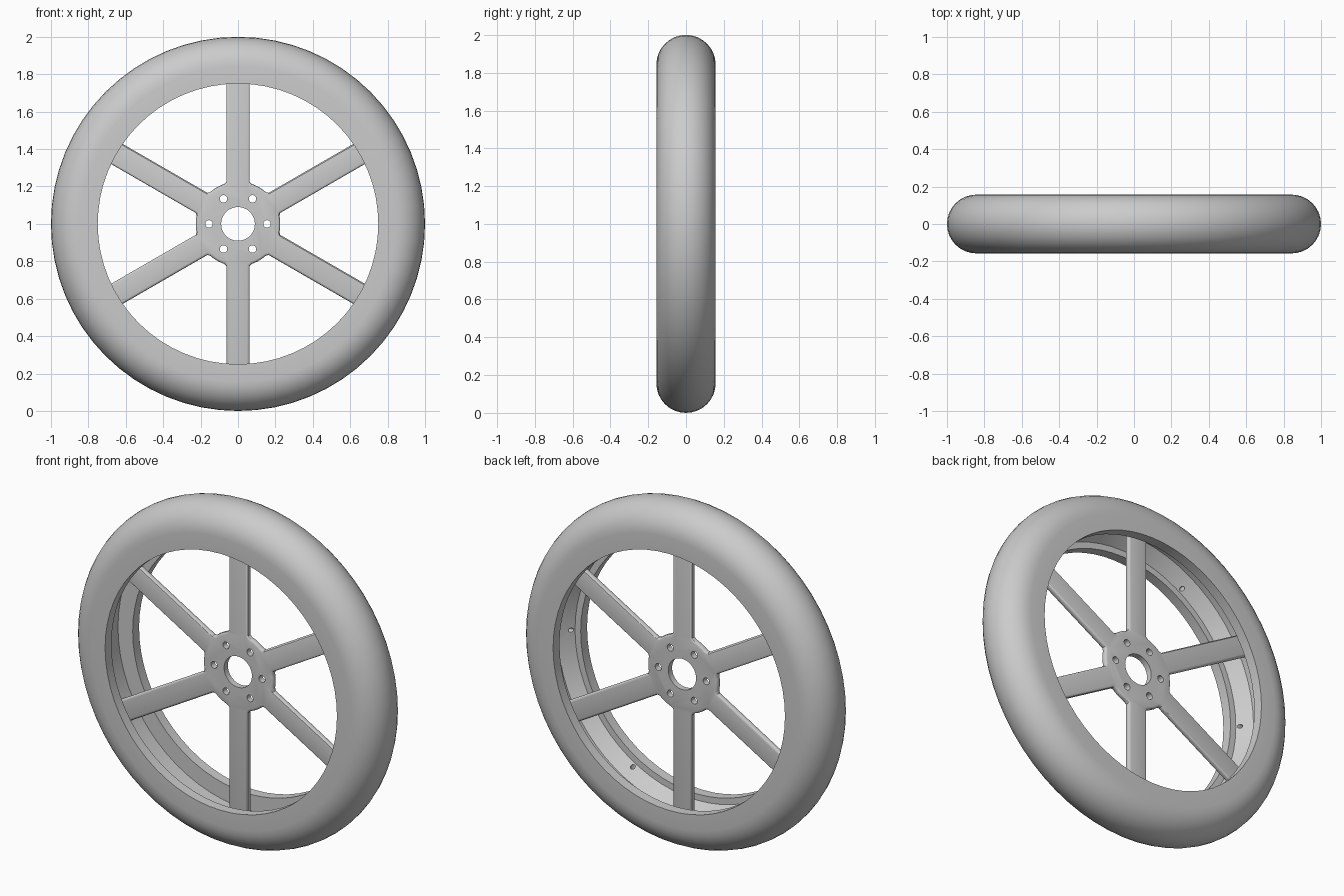
import bpy, bmesh
from math import pi, sin, cos, radians
from mathutils import Matrix, Vector

cube = bpy.data.objects.get("Cube")
if cube:
    bpy.data.objects.remove(cube)

grey = bpy.data.materials.new("plain_grey")
grey.use_nodes = True
grey.diffuse_color = (0.6, 0.6, 0.6, 1)
grey.node_tree.nodes["Principled BSDF"].inputs["Base Color"].default_value = grey.diffuse_color

CENTRE = Matrix.Translation((0, 0, 1))
SEGMENTS = 64


def make(name, bm):
    bmesh.ops.recalc_face_normals(bm, faces=bm.faces[:])
    bm.transform(CENTRE)
    mesh = bpy.data.meshes.new(name)
    bm.to_mesh(mesh)
    bm.free()
    mesh.materials.append(grey)
    obj = bpy.data.objects.new(name, mesh)
    bpy.context.collection.objects.link(obj)
    return obj


def lathe(name, profile):
    """Turn a closed (radius, y) profile around the axle."""
    bm = bmesh.new()
    rings = []
    for i in range(SEGMENTS):
        a = 2 * pi * i / SEGMENTS
        rings.append([bm.verts.new((r * cos(a), y, r * sin(a))) for r, y in profile])
    n = len(profile)
    for i in range(SEGMENTS):
        p, q = rings[i], rings[(i + 1) % SEGMENTS]
        for j in range(n):
            k = (j + 1) % n
            bm.faces.new((p[j], p[k], q[k], q[j]))
    return make(name, bm)


def cylinder(bm, radius, depth, position, axis, sides):
    turn = Vector(axis).to_track_quat('Z', 'Y').to_matrix().to_4x4()
    bmesh.ops.create_cone(bm, cap_ends=True, segments=sides, radius1=radius,
                          radius2=radius, depth=depth,
                          matrix=Matrix.Translation(position) @ turn)


def finish(obj, cutter=None):
    """Cut the holes, then shade smooth with sharp edges kept."""
    bpy.ops.object.select_all(action='DESELECT')
    obj.select_set(True)
    bpy.context.view_layer.objects.active = obj
    if cutter:
        mod = obj.modifiers.new("holes", 'BOOLEAN')
        mod.operation = 'DIFFERENCE'
        mod.solver = 'EXACT'
        mod.object = cutter
        bpy.ops.object.modifier_apply(modifier=mod.name)
        bpy.data.objects.remove(cutter)
    bpy.ops.object.shade_smooth_by_angle(angle=radians(30))


# Tyre: flat side walls, a half-round tread and two inward lips
HALF = 0.157
tread = [(1 - HALF + HALF * sin(pi * i / 16), HALF * cos(pi * i / 16)) for i in range(17)]
lip = [(0.75, HALF), (0.75, 0.098), (0.86, 0.098)]
tyre = lathe("tyre", tread + [(r, -y) for r, y in lip] + lip[::-1])
finish(tyre)

# Rim: level floor behind the spokes, sloping ledge with screw holes in front
rim = lathe("rim", [(0.845, 0.11), (0.845, -0.022), (0.782, -0.104), (0.87, -0.104), (0.87, 0.11)])
bm = bmesh.new()
for k in range(6):
    d = Vector((cos(k * pi / 3), 0, sin(k * pi / 3)))
    cylinder(bm, 0.012, 0.06, d * 0.8 + Vector((0, -0.08, 0)), d, 16)
finish(rim, make("rim_hole_cutter", bm))

# Hub and spokes: one outline, extruded and rounded along its border
THICK = 0.035
WIDE = 0.062
bm = bmesh.new()
outline = []
for k in range(6):
    a = pi / 6 + k * pi / 3
    along, across = Vector((cos(a), 0, sin(a))), Vector((-sin(a), 0, cos(a)))
    for u, v in ((0.225, -WIDE), (0.858, -WIDE), (0.858, WIDE), (0.225, WIDE)):
        outline.append(along * u + across * v)
    for j in range(6):
        b = a + radians(19 + j * 4.4)
        outline.append(Vector((cos(b), 0, sin(b))) * 0.226)
front = bm.faces.new([bm.verts.new(p) for p in outline])
result = bmesh.ops.extrude_face_region(bm, geom=[front], use_keep_orig=True)
bmesh.ops.translate(bm, vec=(0, THICK, 0),
                    verts=[g for g in result["geom"] if isinstance(g, bmesh.types.BMVert)])
bmesh.ops.recalc_face_normals(bm, faces=bm.faces[:])
border = [e for e in bm.edges if abs(e.verts[0].co.y - e.verts[1].co.y) < 0.001]
bmesh.ops.bevel(bm, geom=border, offset=0.013, segments=3, profile=0.5, affect='EDGES')
spokes = make("hub_and_spokes", bm)

# Axle bore and six bolt holes
bm = bmesh.new()
cylinder(bm, 0.09, 0.3, (0, 0, 0), (0, 1, 0), 48)
for k in range(6):
    a = k * pi / 3
    cylinder(bm, 0.02, 0.3, (0.155 * cos(a), 0, 0.155 * sin(a)), (0, 1, 0), 20)
finish(spokes, make("hub_hole_cutter", bm))
